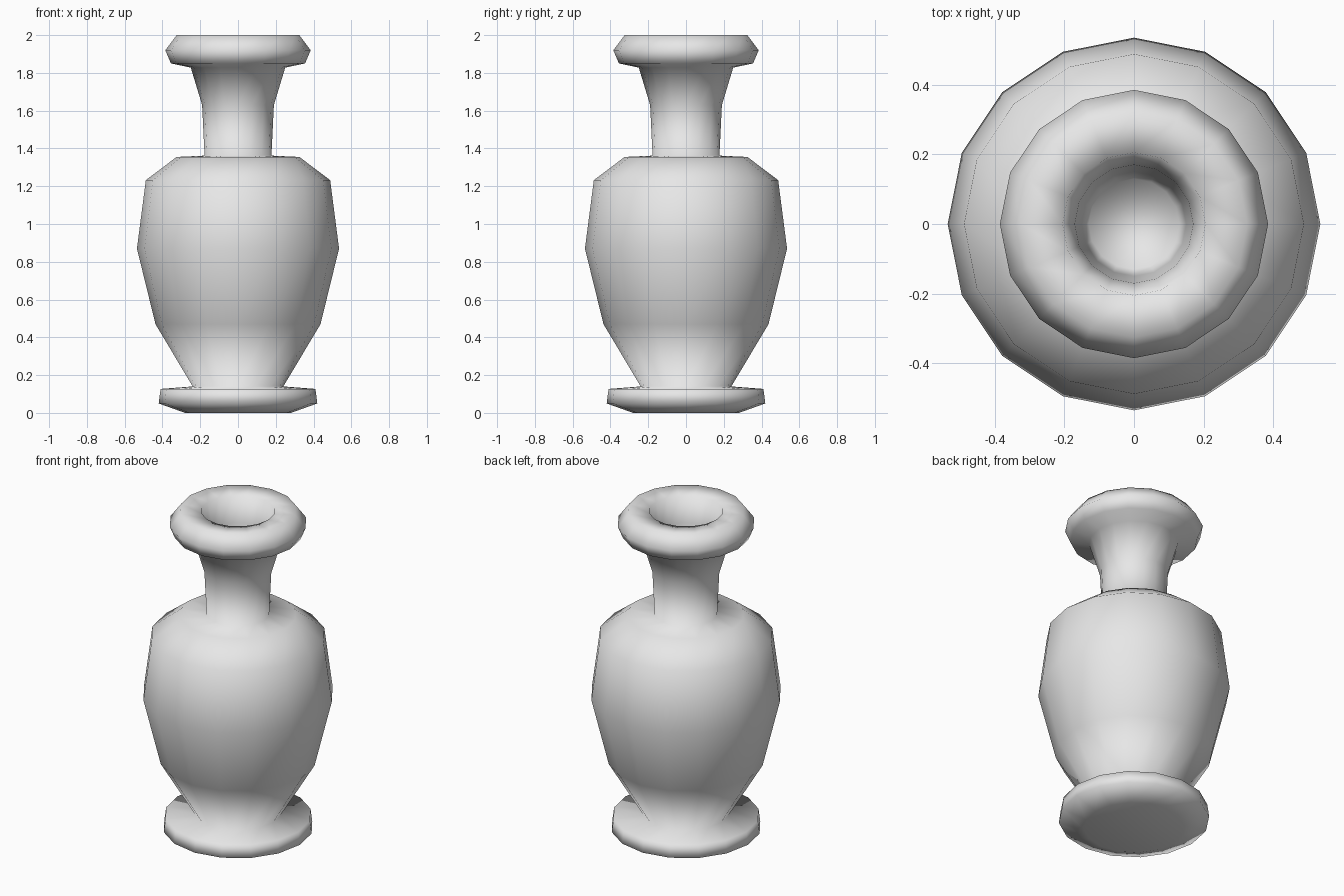
import bpy, bmesh, math

if "Cube" in bpy.data.objects:
    bpy.data.objects.remove(bpy.data.objects["Cube"])

SIDES = 16

# Lathe profile as (radius, height), from the foot up and back down inside the neck
foot = [(0.28, 0.0), (0.42, 0.05), (0.41, 0.127), (0.24, 0.14)]
body = [(0.437, 0.47), (0.535, 0.87), (0.488, 1.232), (0.325, 1.355)]
neck = [(0.177, 1.362), (0.19, 1.63), (0.25, 1.828)]
lip = [(0.355, 1.85), (0.385, 1.92), (0.325, 2.0), (0.205, 1.99)]
bore = [(0.17, 1.84), (0.15, 1.63), (0.13, 1.40)]


def lathe(name, profile, material):
    """Turn a profile around z and close both ends."""
    bm = bmesh.new()
    rings = []
    for r, z in profile:
        angles = [2 * math.pi * i / SIDES for i in range(SIDES)]
        rings.append([bm.verts.new((r * math.cos(a), r * math.sin(a), z)) for a in angles])
    for low, high in zip(rings, rings[1:]):
        for i in range(SIDES):
            j = (i + 1) % SIDES
            bm.faces.new((low[i], low[j], high[j], high[i]))
    bm.faces.new(rings[0][::-1])
    bm.faces.new(rings[-1])
    bmesh.ops.recalc_face_normals(bm, faces=bm.faces[:])
    for f in bm.faces:
        f.smooth = True
    mesh = bpy.data.meshes.new(name)
    bm.to_mesh(mesh)
    bm.free()
    mesh.materials.append(material)
    obj = bpy.data.objects.new(name, mesh)
    bpy.context.collection.objects.link(obj)
    return obj


clay = bpy.data.materials.new("light_grey_clay")
clay.diffuse_color = (0.8, 0.8, 0.8, 1.0)
clay.use_nodes = True
clay.node_tree.nodes["Principled BSDF"].inputs["Base Color"].default_value = clay.diffuse_color

# The whole vase is one continuous turned surface
lathe("vase", foot + body + neck + lip + bore, clay)
